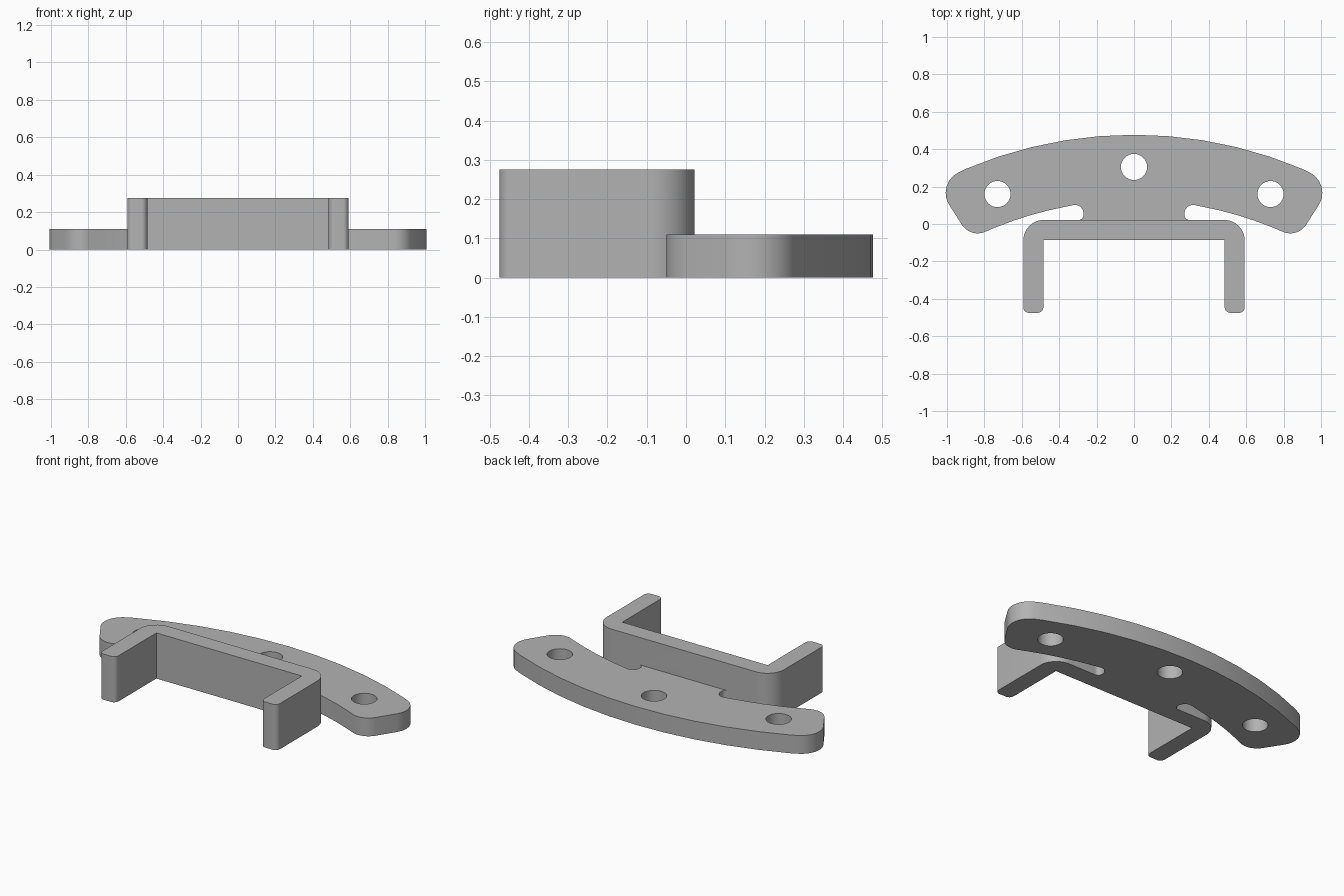
import bpy, bmesh, math
from mathutils import Vector

cube = bpy.data.objects.get("Cube")
if cube:
    bpy.data.objects.remove(cube, do_unlink=True)

grey = bpy.data.materials.new("plain grey")
grey.use_nodes = True
COLOUR = (0.45, 0.45, 0.45, 1)
grey.diffuse_color = COLOUR
grey.node_tree.nodes["Principled BSDF"].inputs["Base Color"].default_value = COLOUR


def fillet(outline, steps=8):
    """Replace each (x, y, radius) corner by an arc tangent to its sides."""
    pts = []
    n = len(outline)
    for i, (x, y, r) in enumerate(outline):
        p = Vector((x, y))
        if r == 0:
            pts.append(p)
            continue
        a = (Vector(outline[i - 1][:2]) - p).normalized()
        b = (Vector(outline[(i + 1) % n][:2]) - p).normalized()
        half = a.angle(b) / 2
        centre = p + (a + b).normalized() * r / math.sin(half)
        start = p + a * r / math.tan(half) - centre
        end = p + b * r / math.tan(half) - centre
        for k in range(steps + 1):
            t = k / steps
            pts.append(centre + start.lerp(end, t).normalized() * r)
    return pts


def mirrored(half):
    """Complete an outline given on the +x side from back to front."""
    return half + [(-x, y, r) for x, y, r in reversed(half) if x > 0]


def prism(name, pts, z0, z1):
    bm = bmesh.new()
    face = bm.faces.new([bm.verts.new((p.x, p.y, z0)) for p in pts])
    top = bmesh.ops.extrude_face_region(bm, geom=[face])["geom"]
    bmesh.ops.translate(bm, vec=(0, 0, z1 - z0),
                        verts=[v for v in top if isinstance(v, bmesh.types.BMVert)])
    bmesh.ops.recalc_face_normals(bm, faces=bm.faces)
    mesh = bpy.data.meshes.new(name)
    bm.to_mesh(mesh)
    bm.free()
    mesh.materials.append(grey)
    ob = bpy.data.objects.new(name, mesh)
    bpy.context.collection.objects.link(ob)
    return ob


def combine(target, tool, operation):
    mod = target.modifiers.new(operation, 'BOOLEAN')
    mod.object, mod.operation, mod.solver = tool, operation, 'EXACT'
    bpy.context.view_layer.objects.active = target
    bpy.ops.object.modifier_apply(modifier=mod.name)
    bpy.data.objects.remove(tool, do_unlink=True)


def arc(radius, a0, a1, steps):
    """Points of an arc about the shared centre of the curved plate."""
    angles = [a0 + (a1 - a0) * k / steps for k in range(steps + 1)]
    return [(radius * math.sin(a), ARC_Y + radius * math.cos(a), 0) for a in angles]


# Curved plate with rounded ends and a neck that meets the bracket
ARC_Y = -1.833
plate_half = (arc(2.31, 0, 0.4, 5)
              + [(1.06, 0.215, 0.12), (0.875, -0.075, 0.1)]
              + arc(1.96, 0.39, 0.18, 4)
              + [(0.27, 0.113, 0.045), (0.27, 0.022, 0.025),
                 (0.32, 0.022, 0), (0.32, -0.02, 0)])
plate = prism("curved_plate", fillet(mirrored(plate_half)), 0, 0.11)

# Three bolt holes
for x, y in [(-0.73, 0.16), (0, 0.305), (0.73, 0.16)]:
    ring = [Vector((x + 0.07 * math.cos(k * math.tau / 32),
                    y + 0.07 * math.sin(k * math.tau / 32))) for k in range(32)]
    combine(plate, prism("hole_cutter", ring, -0.1, 0.3), 'DIFFERENCE')

# U-shaped bracket opening to the front
bracket_half = [(0.592, 0.022, 0.11), (0.592, -0.475, 0.03),
                (0.485, -0.475, 0.03), (0.485, -0.085, 0)]
bracket = prism("u_bracket", fillet(mirrored(bracket_half)), 0, 0.275)

# Join both into one solid mount
combine(bracket, plate, 'UNION')
bracket.name = "mounting_bracket"
bpy.ops.object.select_all(action='DESELECT')
bracket.select_set(True)
bpy.context.view_layer.objects.active = bracket
bpy.ops.object.shade_smooth_by_angle(angle=math.radians(30))
